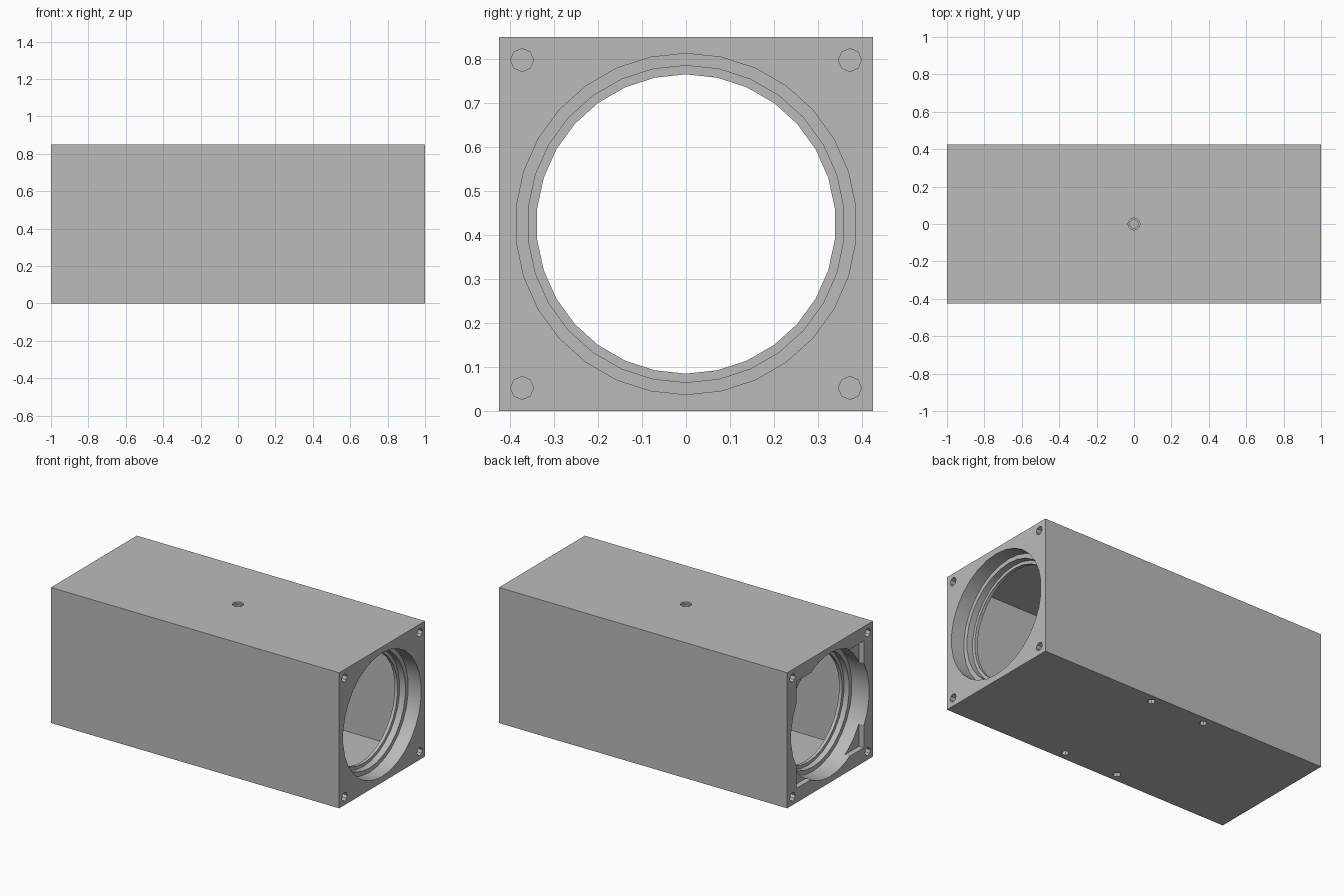
import bpy, bmesh
from mathutils import Matrix, Vector

cube = bpy.data.objects.get("Cube")
if cube:
    bpy.data.objects.remove(cube, do_unlink=True)

HALF, MID = 0.425, 0.425      # half width of the square section, axis height
SCREW = 0.3725                # screw offset from the axis
WALL = 0.03

grey = bpy.data.materials.new("plain grey")
grey.use_nodes = True
grey.diffuse_color = (0.5, 0.5, 0.5, 1)
grey.node_tree.nodes["Principled BSDF"].inputs["Base Color"].default_value = (0.5, 0.5, 0.5, 1)


def make(name, bm):
    mesh = bpy.data.meshes.new(name)
    bm.to_mesh(mesh)
    bm.free()
    mesh.materials.append(grey)
    ob = bpy.data.objects.new(name, mesh)
    bpy.context.collection.objects.link(ob)
    return ob


def box(name, lo, hi):
    lo, hi = Vector(lo), Vector(hi)
    bm = bmesh.new()
    size = Matrix.Diagonal((*(hi - lo), 1))
    bmesh.ops.create_cube(bm, size=1, matrix=Matrix.Translation((lo + hi) / 2) @ size)
    return make(name, bm)


ALONG_X = Matrix(((0, 0, 1), (1, 0, 0), (0, 1, 0))).to_4x4()
ALONG_Z = Matrix.Identity(4)


def cylinder(name, centre, radius, length, turn, sides):
    bm = bmesh.new()
    bmesh.ops.create_cone(bm, cap_ends=True, segments=sides, radius1=radius, radius2=radius,
                          depth=length, matrix=Matrix.Translation(centre) @ turn)
    return make(name, bm)


def cut(body, cutter):
    mod = body.modifiers.new("cut", 'BOOLEAN')
    mod.operation = 'DIFFERENCE'
    mod.solver = 'EXACT'
    mod.object = cutter
    bpy.context.view_layer.update()
    deps = bpy.context.evaluated_depsgraph_get()
    mesh = bpy.data.meshes.new_from_object(body.evaluated_get(deps))
    body.modifiers.clear()
    body.data = mesh
    bpy.data.objects.remove(cutter, do_unlink=True)


def end_cut(side, depth, radius, y=0, z=MID, sides=30):
    # round pocket sunk into one end face; starts just outside it
    over = 0.1
    centre = (side * (1 - depth / 2 + over / 2), y, z)
    cut(housing, cylinder("cutter", centre, radius, depth + over, ALONG_X, sides))


# Housing and its square inner chamber
housing = box("housing", (-1, -HALF, 0), (1, HALF, 2 * HALF))
inner = HALF - WALL
cut(housing, box("chamber", (-0.825, -inner, WALL), (0.85, inner, 2 * HALF - WALL)))

# Stepped bores and corner screw holes at both ends
for side, seat, step in ((1, 0.09, 0.13), (-1, 0.12, 0.155)):
    end_cut(side, 0.3, 0.34)
    end_cut(side, step, 0.36)
    end_cut(side, seat, 0.3875)
    for y in (-SCREW, SCREW):
        for z in (-SCREW, SCREW):
            end_cut(side, 0.1, 0.026, y, MID + z, 8)

# Shallow square recess in one end
rim = 0.335
cut(housing, box("recess", (-1.1, -rim, MID - rim), (-0.965, rim, MID + rim)))

# Stepped hole in the top
for radius, depth in ((0.022, 0.1), (0.032, 0.012)):
    cut(housing, cylinder("cutter", (0, 0, 2 * HALF), radius, 2 * depth, ALONG_Z, 16))

# Four mounting holes in the base
for x in (-0.1875, 0.1875):
    for y in (-SCREW, SCREW):
        cut(housing, cylinder("cutter", (x, y, 0), 0.022, 0.1, ALONG_Z, 8))

# Smooth bores, sharp edges
bpy.ops.object.select_all(action='DESELECT')
housing.select_set(True)
bpy.context.view_layer.objects.active = housing
bpy.ops.object.shade_smooth_by_angle(angle=0.5)
